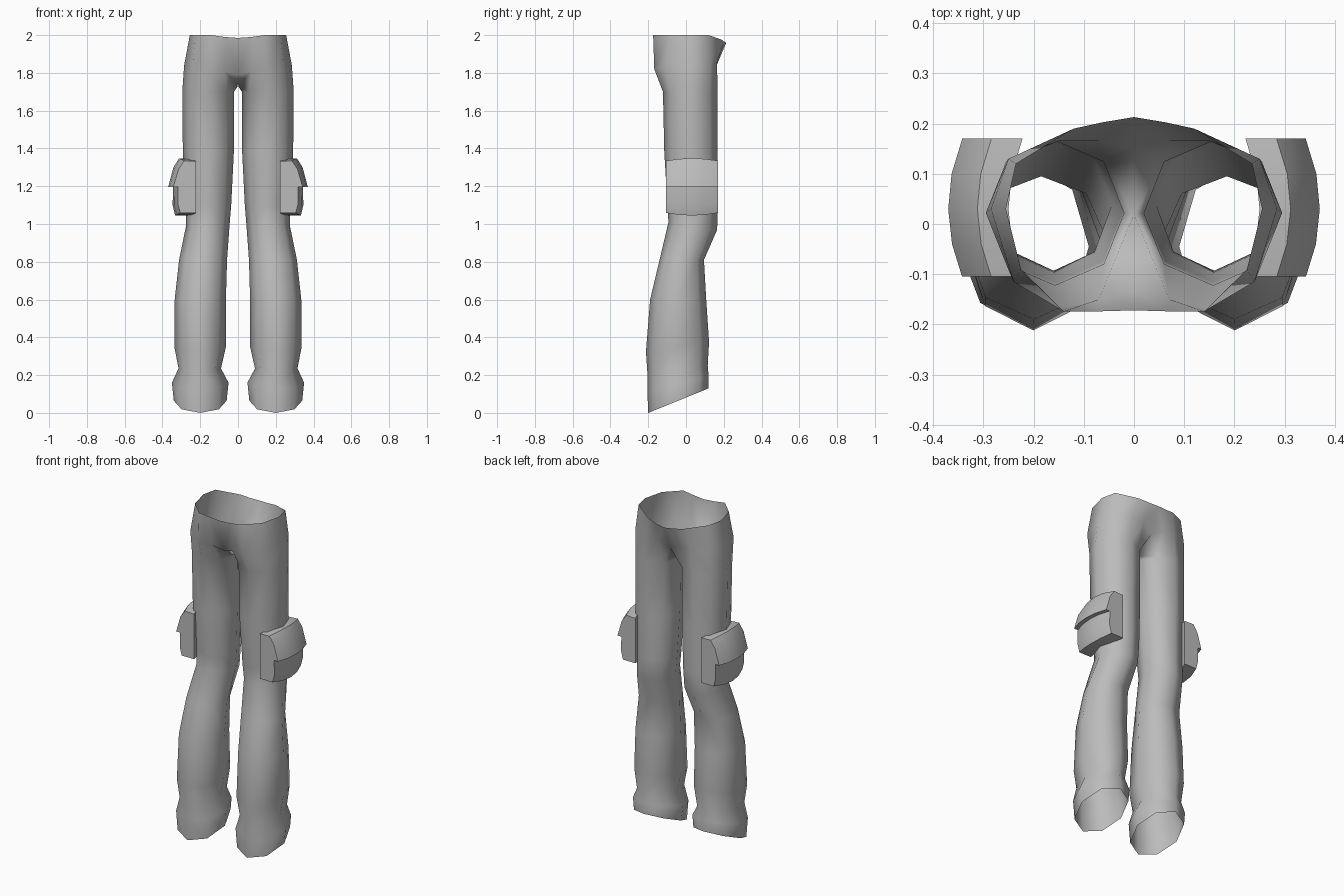
import bpy, bmesh, math

cube = bpy.data.objects.get("Cube")
if cube:
    bpy.data.objects.remove(cube)

cloth = bpy.data.materials.new("grey_cloth")
cloth.use_nodes = True
GREY = (0.5, 0.5, 0.5, 1)
cloth.diffuse_color = GREY
cloth.node_tree.nodes["Principled BSDF"].inputs["Base Color"].default_value = GREY


def finish(bm, name, angle):
    bmesh.ops.remove_doubles(bm, verts=bm.verts, dist=0.0005)
    bmesh.ops.recalc_face_normals(bm, faces=bm.faces)
    mesh = bpy.data.meshes.new(name)
    bm.to_mesh(mesh)
    bm.free()
    obj = bpy.data.objects.new(name, mesh)
    bpy.context.collection.objects.link(obj)
    mesh.materials.append(cloth)
    bpy.ops.object.select_all(action='DESELECT')
    bpy.context.view_layer.objects.active = obj
    obj.select_set(True)
    bpy.ops.object.shade_smooth_by_angle(angle=math.radians(angle))
    return obj


def bridge(bm, a, b):
    for i in range(len(a) - 1):
        bm.faces.new([a[i], a[i + 1], b[i + 1], b[i]])


# Leg rings: height, inner x, outer x, front y, back y, rise from front to back
LEG = [
    (0.065, 0.06, 0.34, -0.20, 0.12, 0.13),
    (0.16, 0.05, 0.35, -0.205, 0.12, 0.07),
    (0.235, 0.09, 0.315, -0.205, 0.115, 0.03),
    (0.35, 0.064, 0.337, -0.212, 0.122, 0.05),
    (0.60, 0.064, 0.335, -0.19, 0.107, 0),
    (0.81, 0.058, 0.312, -0.14, 0.095, 0),
    (0.99, 0.045, 0.275, -0.093, 0.165, -0.04),
    (1.10, 0.036, 0.275, -0.098, 0.168, 0),
    (1.38, 0.022, 0.292, -0.115, 0.168, 0),
    (1.70, 0.02, 0.295, -0.122, 0.166, 0),
]
# Hip rings, from the front centre round the side to the back centre
HIP = [(0, -.135, 1.79), (.07, -.15, 1.81), (.15, -.168, 1.82),
       (.24, -.115, 1.84), (.285, .03, 1.84), (.25, .13, 1.85),
       (.15, .165, 1.86), (.07, .165, 1.85), (0, .15, 1.81)]
WAIST = [(0, -.172, 1.985), (.07, -.174, 1.99), (.14, -.174, 2),
         (.225, -.09, 2), (.255, .03, 2), (.235, .12, 2),
         (.12, .19, 1.975), (.06, .203, 1.965), (0, .213, 1.96)]

bm = bmesh.new()
for side in (1, -1):
    rings = []
    for z, x0, x1, y0, y1, rise in LEG:
        ring = []
        for i in range(8):
            a = math.pi + i * math.pi / 4
            s = math.sin(a)
            ring.append(bm.verts.new((side * ((x0 + x1) / 2 + (x1 - x0) / 2 * math.cos(a)),
                                      (y0 + y1) / 2 + (y1 - y0) / 2 * s, z + rise / 2 * s)))
        rings.append(ring + ring[:1])
    # Crotch point closes the gap between the legs
    top = rings[-1]
    crotch = bm.verts.new((0, 0.02, 1.73))
    for v in (top[1], top[7]):
        bm.faces.new([top[0], v, crotch])
    for points in (HIP, WAIST):
        rings.append([bm.verts.new((side * x, y, z)) for x, y, z in points])
    for a, b in zip(rings[:9], rings[1:10]):
        bridge(bm, a, b)
    bridge(bm, [crotch] + top[1:8] + [crotch], rings[10])
    bridge(bm, rings[10], rings[11])
finish(bm, "trousers", 80)

# Cargo pocket cross-sections: x, z
FLAP = [(.25, 1.345), (.312, 1.348), (.342, 1.30), (.37, 1.195), (.345, 1.195), (.25, 1.2)]
POUCH = [(.25, 1.25), (.343, 1.25), (.346, 1.10), (.333, 1.045), (.25, 1.045)]


def pocket_part(name, profile, side):
    bm = bmesh.new()
    rows = []
    for y in (-.105, -.04, .03, .1, .17):
        t = ((y - .032) / .138) ** 2
        row = [bm.verts.new((side * (x - .028 * t), y, z + (1.2 - z) * .09 * t))
               for x, z in profile]
        rows.append(row + row[:1])
    for a, b in zip(rows, rows[1:]):
        bridge(bm, a, b)
    bm.faces.new(rows[0][:-1])
    bm.faces.new(rows[-1][:-1])
    finish(bm, name, 50)


for label, side in (("left", 1), ("right", -1)):
    pocket_part(label + "_pocket_flap", FLAP, side)
    pocket_part(label + "_pocket_pouch", POUCH, side)
